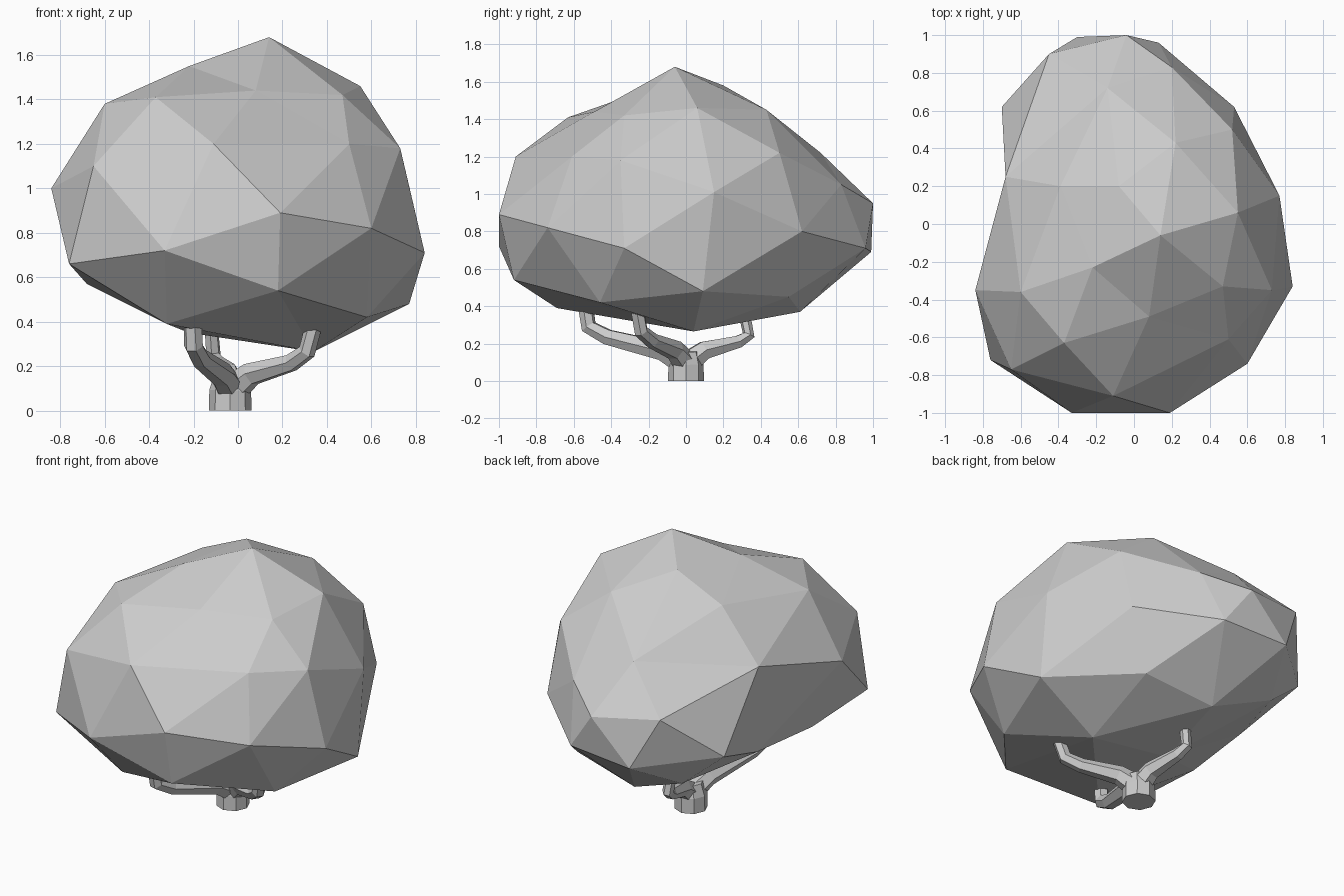
import bpy, bmesh
from mathutils import Vector

# Canopy: faceted blob, control points grouped from crown to underside
crown = [(.14, -.06, 1.68), (-.22, -.23, 1.55), (.08, -.49, 1.44), (-.37, -.63, 1.41),
         (.47, -.33, 1.42), (.55, .06, 1.46), (-.08, .20, 1.58), (.22, .43, 1.45),
         (-.39, .20, 1.44), (-.60, -.36, 1.38), (-.14, .72, 1.22), (.52, .50, 1.22)]
middle = [(-.11, -.91, 1.20), (.50, -.61, 1.20), (.73, -.35, 1.18), (.77, .15, 1.01),
          (.60, -.74, .82), (.84, -.33, .71), (.19, -1, .89), (-.33, -1, .72),
          (-.65, -.77, 1.10), (-.76, -.72, .66), (-.84, -.35, 1.00), (-.68, .25, 1.15),
          (.53, .62, .80), (.20, .83, 1.05), (-.04, 1, .95), (-.45, .90, 1.00)]
lower = [(.13, .96, .71), (-.30, .99, .69), (-.70, .62, .73), (.77, .09, .48),
         (.58, -.46, .42), (.18, -.92, .54), (-.32, -.69, .39), (-.68, -.28, .57),
         (-.63, .19, .58), (-.45, .68, .52), (.37, .55, .45), (-.07, .61, .37),
         (.34, .04, .265), (-.22, .03, .35)]
points = [Vector(p) for p in crown + middle + lower]

# Facets come from the hull of the points pushed onto a sphere, so dents survive
bm = bmesh.new()
verts = [bm.verts.new(Vector((p.x / .82, p.y, (p.z - .92) / .7)).normalized()) for p in points]
bmesh.ops.convex_hull(bm, input=verts)
for v, p in zip(verts, points):
    v.co = p
bmesh.ops.recalc_face_normals(bm, faces=bm.faces)
mesh = bpy.data.meshes.new("canopy")
bm.to_mesh(mesh)
bm.free()
bpy.context.collection.objects.link(bpy.data.objects.new("canopy", mesh))


def limb(name, path, sides_level):
    """Tapered faceted tube through (x, y, z, radius) points."""
    cu = bpy.data.curves.new(name, 'CURVE')
    cu.dimensions = '3D'
    cu.bevel_depth = 1
    cu.bevel_resolution = sides_level
    cu.use_fill_caps = True
    sp = cu.splines.new('POLY')
    sp.points.add(len(path) - 1)
    for pt, (x, y, z, r) in zip(sp.points, path):
        pt.co = (x, y, z, 1)
        pt.radius = r
    sp.use_smooth = False
    ob = bpy.data.objects.new(name, cu)
    bpy.context.collection.objects.link(ob)
    bpy.ops.object.select_all(action='DESELECT')
    ob.select_set(True)
    bpy.context.view_layer.objects.active = ob
    bpy.ops.object.convert(target='MESH')
    bpy.ops.object.shade_flat()


# Trunk
limb("trunk", [(-.035, 0, 0, .096), (-.035, 0, .09, .094), (-.03, 0, .16, .075)], 2)

# Three branches spreading out and turning up into the canopy
limb("branch_front", [(-.03, 0, .09, .07), (-.07, -.12, .16, .058), (-.17, -.42, .235, .046),
                      (-.2, -.52, .29, .044), (-.205, -.54, .42, .042)], 1)
limb("branch_right", [(-.03, 0, .09, .07), (.06, -.06, .165, .056), (.24, -.18, .215, .042),
                      (.31, -.24, .265, .04), (.34, -.26, .38, .038)], 1)
limb("branch_back", [(-.03, 0, .09, .07), (-.045, .1, .165, .055), (-.09, .28, .21, .038),
                     (-.11, .335, .245, .034), (-.12, .31, .37, .032)], 1)
